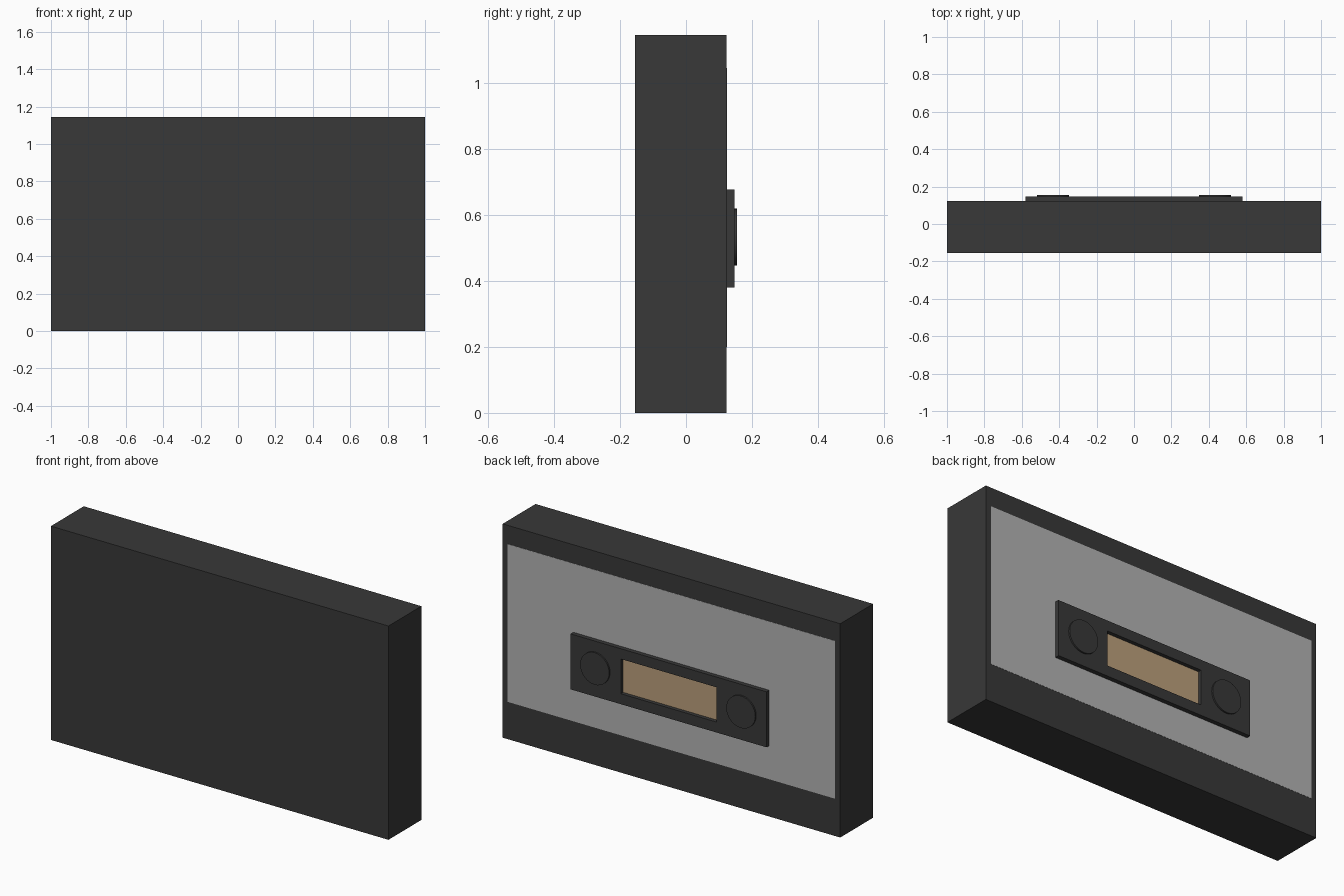
import bpy
import math

if "Cube" in bpy.data.objects:
    bpy.data.objects.remove(bpy.data.objects["Cube"])


def material(name, rgb):
    m = bpy.data.materials.new(name)
    m.diffuse_color = (*rgb, 1)
    m.use_nodes = True
    m.node_tree.nodes["Principled BSDF"].inputs["Base Color"].default_value = m.diffuse_color
    return m


DARK = material("dark_plastic", (0.04, 0.04, 0.04))
PALE = material("pale_grey", (0.45, 0.45, 0.45))
TAN = material("tan", (0.50, 0.35, 0.20))


def box(name, x, y, z, mat):
    """Box from (min, max) ranges on each axis."""
    bpy.ops.mesh.primitive_cube_add(size=1, location=[(a + b) / 2 for a, b in (x, y, z)])
    ob = bpy.context.object
    ob.name = name
    ob.scale = [b - a for a, b in (x, y, z)]
    bpy.ops.object.transform_apply(location=False, rotation=False, scale=True)
    ob.data.materials.append(mat)
    return ob


BACK = 0.123    # rear face of the main block
PLATE = 0.147   # rear face of the raised plate

# Main block and the thin label on its back
box("body", (-1, 1), (-0.155, BACK), (0, 1.145), DARK)
box("back_label", (-0.97, 0.97), (BACK - 0.01, BACK + 0.001), (0.20, 1.045), PALE)

# Raised plate with a rectangular window cut through it
plate = box("raised_plate", (-0.58, 0.58), (BACK - 0.005, PLATE), (0.38, 0.677), DARK)
cutter = box("window_cutter", (-0.283, 0.283), (0.08, 0.2), (0.436, 0.622), DARK)
cutter.hide_render = True
cutter.hide_set(True)
cut = plate.modifiers.new("window", 'BOOLEAN')
cut.operation = 'DIFFERENCE'
cut.solver = 'EXACT'
cut.object = cutter

# Coloured panel at the bottom of the window
box("window_panel", (-0.283, 0.283), (BACK - 0.008, BACK + 0.004), (0.436, 0.622), TAN)

# Round reel caps on both sides of the window
for side, sx in (("left", -1), ("right", 1)):
    bpy.ops.mesh.primitive_cylinder_add(
        vertices=32, radius=0.086, depth=0.018,
        location=(sx * 0.433, 0.155 - 0.009, 0.533), rotation=(math.pi / 2, 0, 0))
    cap = bpy.context.object
    cap.name = side + "_reel_cap"
    cap.data.materials.append(DARK)
    bpy.ops.object.shade_smooth_by_angle()
